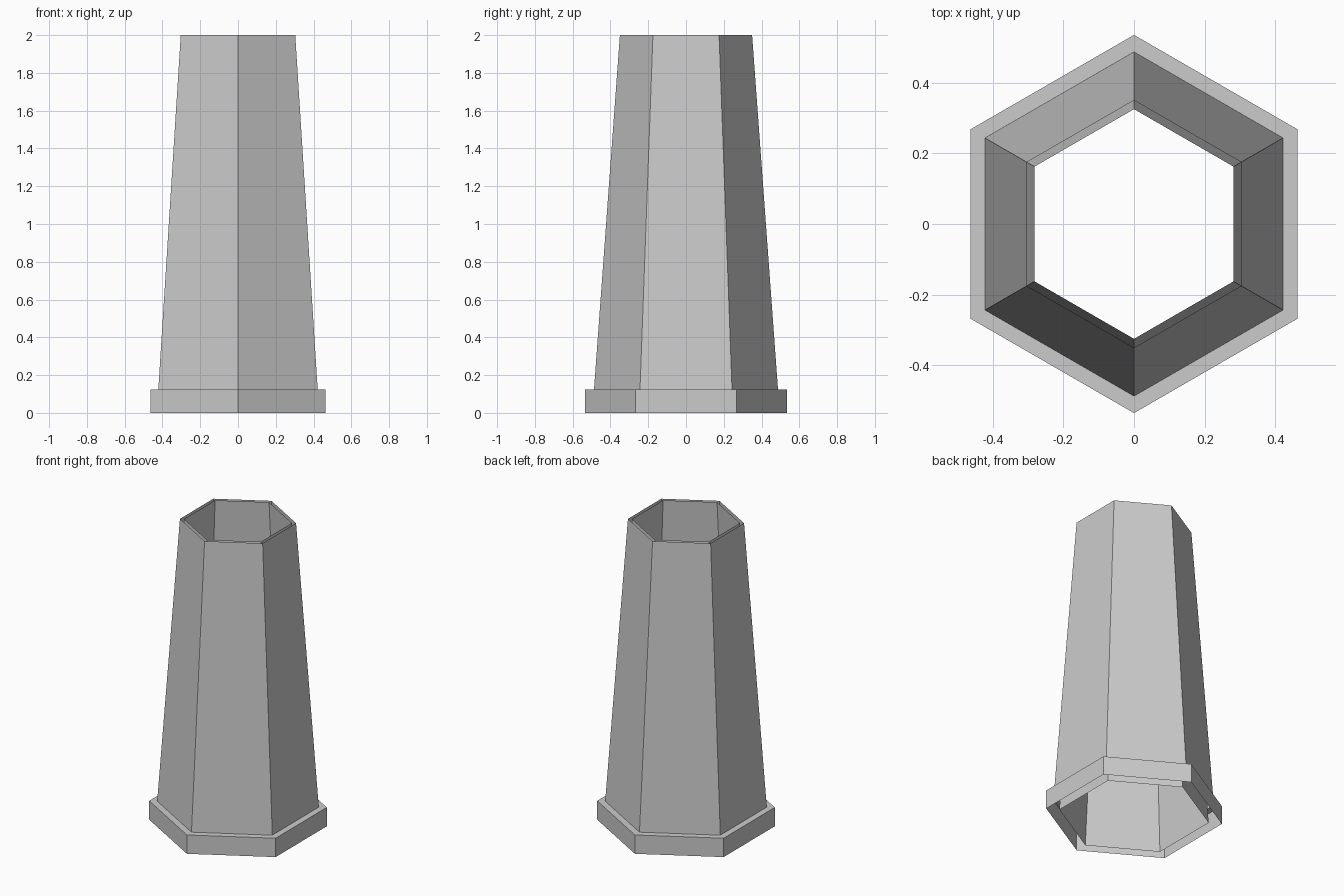
import bpy, bmesh, math

if "Cube" in bpy.data.objects:
    bpy.data.objects.remove(bpy.data.objects["Cube"])


def hex_shell(name, profile):
    """Sweep a (radius, z) profile round six sides, points on +y and -y."""
    bm = bmesh.new()
    rings = [[bm.verts.new((r * math.sin(i * math.pi / 3), r * math.cos(i * math.pi / 3), z))
              for i in range(6)] for r, z in profile]
    for a, b in zip(rings, rings[1:]):
        for i in range(6):
            j = (i + 1) % 6
            bm.faces.new((a[j], a[i], b[i], b[j]))
    mesh = bpy.data.meshes.new(name)
    bm.to_mesh(mesh)
    bm.free()
    obj = bpy.data.objects.new(name, mesh)
    bpy.context.collection.objects.link(obj)
    return obj


# outer tapered wall with stepped foot, open below
hex_shell("outer_shell", [(0.535, 0), (0.535, 0.125), (0.487, 0.125), (0.35, 2)])

# nested inner wall, open at both ends
hex_shell("inner_lining", [(0.455, 0), (0.325, 2)])
